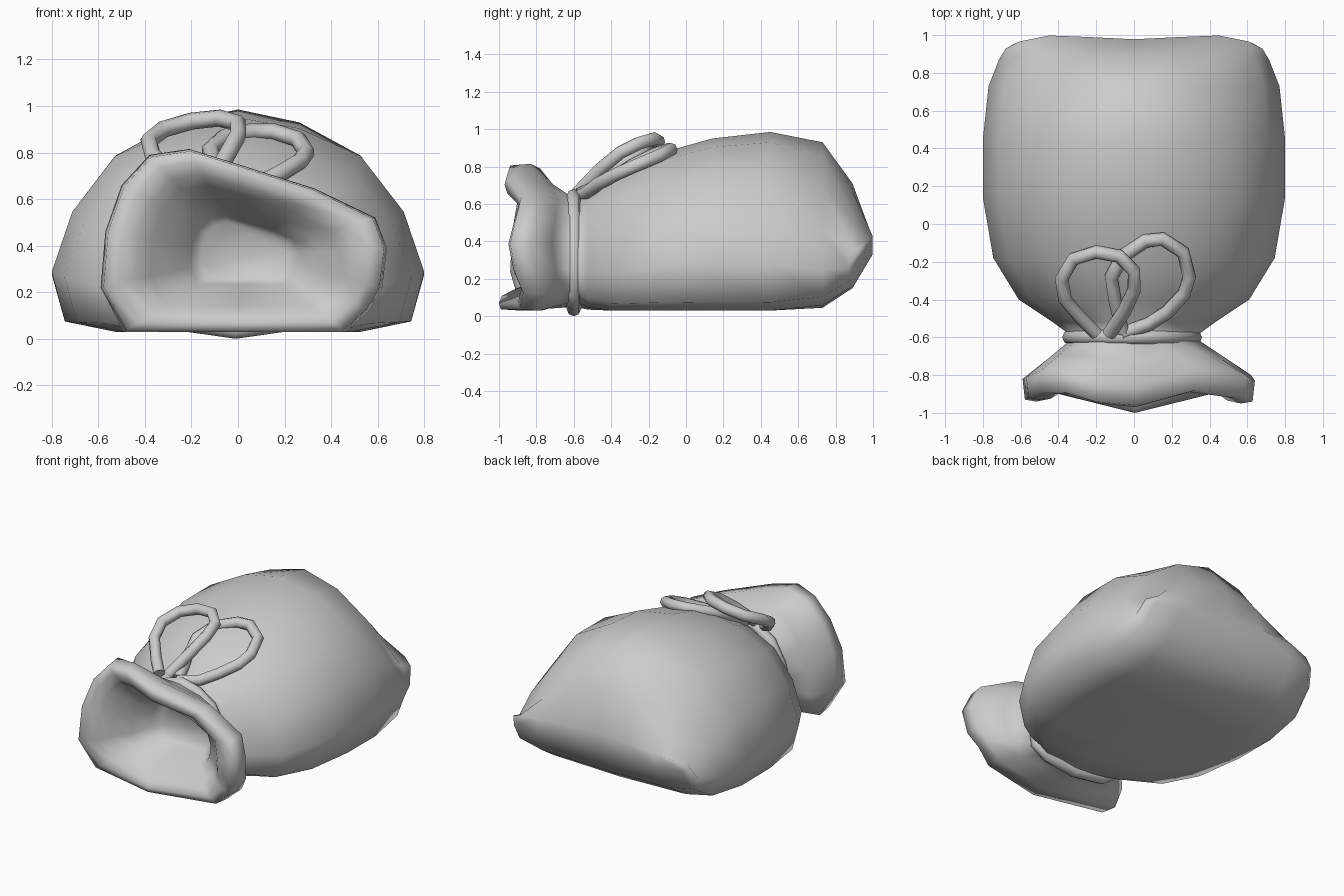
import bpy, bmesh, math
from mathutils import Vector

if "Cube" in bpy.data.objects:
    bpy.data.objects.remove(bpy.data.objects["Cube"])

# Half cross-section of the sack (bottom centre to top centre), flat underneath and domed above
HALF = [(0, 0), (.66, 0), (.93, .05), (1, .28), (.89, .56), (.66, .82), (.33, .95), (0, 1)]
SECTION = HALF + [(-x, z) for x, z in HALF[-2:0:-1]]


def section(y, w, zb, zt, slope=0.0, wave=0.0, lift=0.0, grow=0.0):
    """One ring: slope drops the shoulders, wave bows it backwards, lift rounds the underside."""
    pts = []
    for x, z in SECTION:
        zz = z * (1 - slope * x * x)
        pts.append(Vector((x * (w + grow), y + wave * (.12 * x * x - .17 * x ** 4),
                           zb - grow + zz * (zt - zb + 2 * grow) + lift * x * x * (1 - z))))
    return pts


def finish(obj, angle):
    bpy.ops.object.select_all(action='DESELECT')
    obj.select_set(True)
    bpy.context.view_layer.objects.active = obj
    bpy.ops.object.shade_smooth_by_angle(angle=math.radians(angle))


def loft(name, rings):
    bm = bmesh.new()
    loops = [[bm.verts.new(p) for p in r] for r in rings]
    n = len(loops[0])
    for a, b in zip(loops, loops[1:]):
        for i in range(n):
            j = (i + 1) % n
            bm.faces.new((a[i], a[j], b[j], b[i]))
    # the back closes with narrow strips from bottom to top, the inside with one face
    for quad in ((0, 1, 6, 7), (1, 2, 5, 6), (2, 3, 4, 5)):
        bm.faces.new([loops[0][i] for i in quad])
        bm.faces.new([loops[0][(n - i) % n] for i in quad])
    bm.faces.new(loops[-1])
    bmesh.ops.recalc_face_normals(bm, faces=bm.faces)
    me = bpy.data.meshes.new(name)
    bm.to_mesh(me)
    bm.free()
    obj = bpy.data.objects.new(name, me)
    bpy.context.collection.objects.link(obj)
    finish(obj, 120)


def cord(name, pts, radius, closed=False):
    cu = bpy.data.curves.new(name, 'CURVE')
    cu.dimensions = '3D'
    cu.bevel_depth = radius
    cu.bevel_resolution = 2
    cu.use_fill_caps = not closed
    sp = cu.splines.new('POLY')
    sp.points.add(len(pts) - 1)
    for p, co in zip(sp.points, pts):
        p.co = (*co, 1)
    sp.use_cyclic_u = closed
    obj = bpy.data.objects.new(name, cu)
    bpy.context.collection.objects.link(obj)
    bpy.ops.object.select_all(action='DESELECT')
    obj.select_set(True)
    bpy.context.view_layer.objects.active = obj
    bpy.ops.object.convert(target='MESH')
    finish(bpy.context.view_layer.objects.active, 75)


# Sack body: y, half width, bottom z, top z, shoulder slope, back wave, underside lift
BODY = [(.978, .68, .33, .45, 0, 1), (.89, .715, .15, .71, .42, .4, .03),
        (.73, .77, .045, .93, .27, 0, .03), (.45, .80, .03, .985, .08),
        (.14, .80, .03, .95), (-.18, .745, .03, .86), (-.40, .61, .03, .745),
        (-.52, .43, .035, .65, 0, 0, .03), (-.60, .32, .05, .63, 0, 0, .07)]
rings = [section(*b) for b in BODY]

# Gathered mouth: lopsided rim outline as x, z, front y
RIM = [(0, .03, -1.0), (.46, .03, -.90), (.56, .12, -.88), (.62, .22, -.92), (.64, .39, -.95),
       (.59, .52, -.92), (.33, .645, -.89), (0, .75, -.97), (-.21, .815, -.95), (-.38, .79, -.90),
       (-.50, .66, -.90), (-.57, .46, -.93), (-.59, .22, -.94), (-.49, .03, -.89)]
CX, CZ = .03, .36


def rim(scale, dy, flat_y=0.0, blend=0.0):
    return [Vector((CX + (x - CX) * scale, (y + dy) * (1 - blend) + flat_y * blend,
                    CZ + (z - CZ) * scale)) for x, z, y in RIM]


outer = rim(1, .12)
neck = rings[-1]
rings.append([a.lerp(b, .5) for a, b in zip(neck, outer)])
rings += [outer, rim(.98, .01), rim(.88, 0), rim(.76, .015), rim(.66, .08),
          rim(.50, 0, -.74, .8), rim(.38, 0, -.65, 1), rim(.31, 0, -.61, 1)]
loft("sack", rings)

# Cord tied round the neck
cord("neck_cord", [p + Vector((-.01, 0, 0))
                   for p in section(-.60, .32, .05, .63, lift=.07, grow=.012)],
     .038, closed=True)

# Bow loops lying on the top of the sack
cord("bow_loop_left", [
    (-.13, -.58, .66), (-.05, -.46, .785), (0, -.35, .875), (0, -.25, .925), (-.08, -.17, .948),
    (-.2, -.148, .935), (-.32, -.185, .90), (-.383, -.29, .85), (-.365, -.40, .785),
    (-.28, -.50, .70), (-.2, -.58, .65)], .037)
cord("bow_loop_right", [
    (-.06, -.58, .64), (.08, -.53, .66), (.18, -.465, .71), (.265, -.37, .76), (.293, -.28, .80),
    (.26, -.15, .855), (.15, -.08, .89), (.06, -.09, .89), (-.06, -.17, .865),
    (-.12, -.28, .81), (-.10, -.41, .73), (-.06, -.57, .65)], .037)
